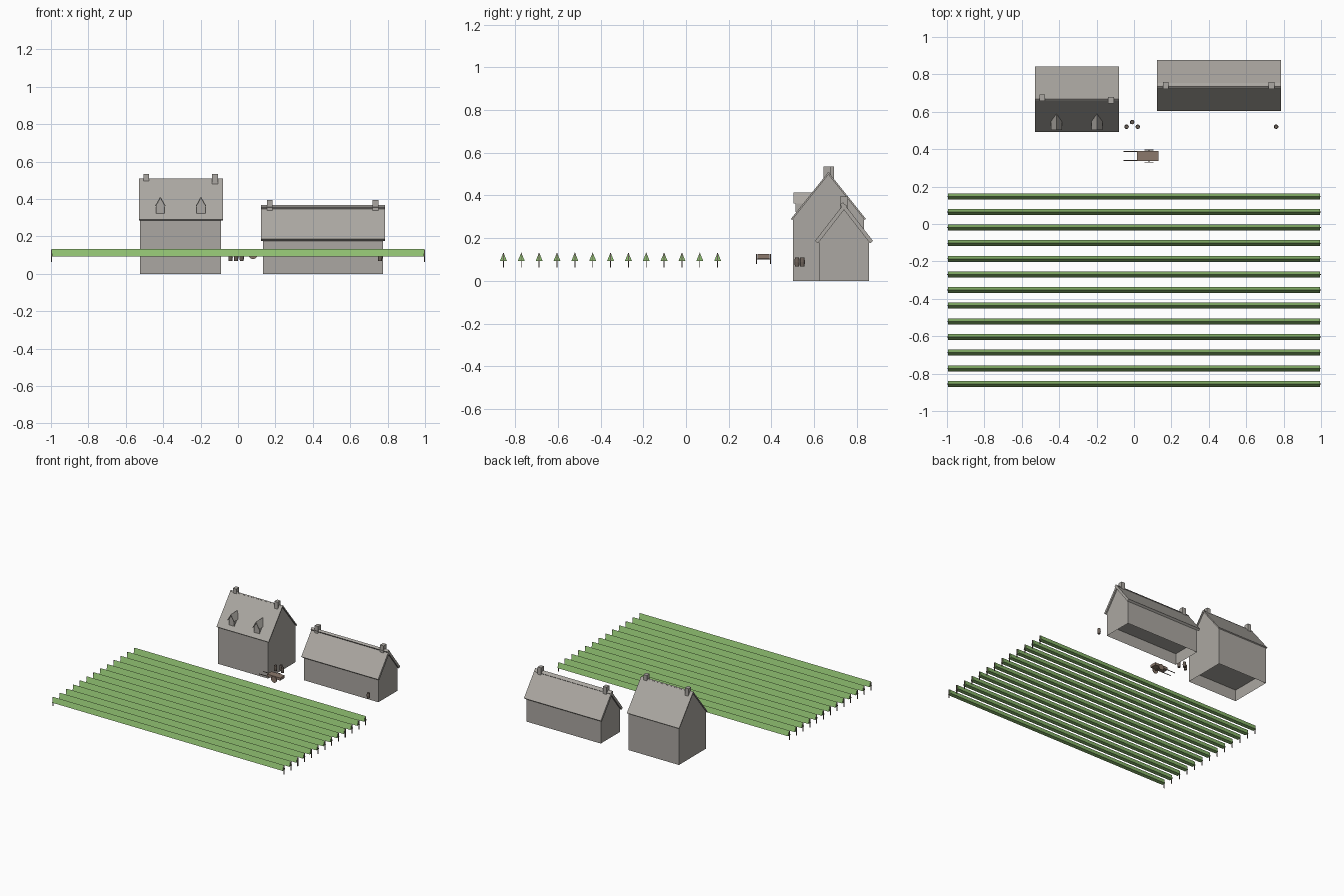
import bpy, bmesh, math
from mathutils import Matrix

cube = bpy.data.objects.get("Cube")
if cube:
    bpy.data.objects.remove(cube, do_unlink=True)


def material(name, r, g, b):
    m = bpy.data.materials.new(name)
    m.use_nodes = True
    m.diffuse_color = (r, g, b, 1)
    m.node_tree.nodes["Principled BSDF"].inputs["Base Color"].default_value = (r, g, b, 1)
    return m


STONE = material("warm grey stone", 0.41, 0.39, 0.36)
LEAF = material("vine green", 0.27, 0.51, 0.16)
WOOD = material("cart brown", 0.26, 0.19, 0.15)
DARK = material("dark wood", 0.15, 0.12, 0.10)


def finish(name, bm, mat):
    bmesh.ops.recalc_face_normals(bm, faces=bm.faces)
    mesh = bpy.data.meshes.new(name)
    bm.to_mesh(mesh)
    bm.free()
    mesh.materials.append(mat)
    ob = bpy.data.objects.new(name, mesh)
    bpy.context.collection.objects.link(ob)
    return ob


def prism(name, profile, start, end, mat, axis="x"):
    """Extrude a (side, height) profile along x or y."""
    bm = bmesh.new()
    place = (lambda a, u, z: (a, u, z)) if axis == "x" else (lambda a, u, z: (u, a, z))
    face = bm.faces.new([bm.verts.new(place(start, u, z)) for u, z in profile])
    out = bmesh.ops.extrude_face_region(bm, geom=[face], use_keep_orig=True)
    verts = [g for g in out["geom"] if isinstance(g, bmesh.types.BMVert)]
    bmesh.ops.translate(bm, verts=verts, vec=place(end - start, 0, 0))
    return finish(name, bm, mat)


def box(name, x0, x1, y0, y1, z0, z1, mat):
    return prism(name, [(y0, z0), (y1, z0), (y1, z1), (y0, z1)], x0, x1, mat)


def gable(c, half, base, eave, ridge):
    return [(c - half, base), (c + half, base), (c + half, eave), (c, ridge), (c - half, eave)]


def foundation(name, x0, x1, y0, y1, top):
    """Four walls open at the bottom, under the house floor."""
    bm = bmesh.new()
    corners = [(x0, y0), (x1, y0), (x1, y1), (x0, y1)]
    low = [bm.verts.new((x, y, 0)) for x, y in corners]
    high = [bm.verts.new((x, y, top)) for x, y in corners]
    for i in range(4):
        j = (i + 1) % 4
        bm.faces.new((low[i], low[j], high[j], high[i]))
    return finish(name, bm, STONE)


def slab(name, x0, x1, c, half, eave, ridge, thick, side, past=0):
    """Sloping roof board, square cut at both ends."""
    length = math.hypot(half, ridge - eave)
    dy, dz = half / length, (ridge - eave) / length
    ty, tz = c - side * dy * -past, ridge + dz * past
    ey, ez = c + side * half, eave
    ny, nz = -side * dz * thick, -dy * thick
    return prism(name, [(ey, ez), (ty - side * 2 * dy * past, tz),
                        (ty - side * 2 * dy * past + ny, tz + nz), (ey + ny, ez + nz)], x0, x1, STONE)


def house(label, wall_x, roof_x, c, wall_half, roof_half, eave, ridge, thick, past):
    slope = (ridge - eave) / roof_half
    drop = thick * math.hypot(1, slope) * 0.9
    top = ridge - drop
    floor = 0.09
    prism(label + "_walls", gable(c, wall_half, floor, top - slope * wall_half, top), *wall_x, STONE)
    foundation(label + "_foundation", *wall_x, c - wall_half, c + wall_half, floor)
    slab(label + "_front_roof", *roof_x, c, roof_half, eave, ridge, thick, -1)
    slab(label + "_back_roof", *roof_x, c, roof_half, eave, ridge, thick, 1, past)


# Houses
house("tall_house", (-0.523, -0.09), (-0.53, -0.08), 0.667, 0.167, 0.176, 0.29, 0.51, 0.008, 0)
house("long_house", (0.135, 0.775), (0.122, 0.785), 0.74, 0.117, 0.136, 0.187, 0.362, 0.018, 0.008)

# Chimneys
for i, (x, y, base, top) in enumerate([(-0.49, 0.675, 0.47, 0.535), (-0.123, 0.662, 0.47, 0.535),
                                       (0.17, 0.74, 0.33, 0.395), (0.735, 0.74, 0.33, 0.395)]):
    box(f"chimney_{i + 1}", x - 0.015, x + 0.015, y - 0.018, y + 0.018, base, top, STONE)

# Dormers on the tall house
for i, x in enumerate((-0.415, -0.198)):
    prism(f"dormer_{i + 1}", gable(x, 0.023, 0.322, 0.365, 0.405), 0.512, 0.59, STONE, "y")
    prism(f"dormer_roof_{i + 1}", [(x - 0.029, 0.362), (x, 0.413), (x + 0.029, 0.362),
                                   (x + 0.023, 0.362), (x, 0.403), (x - 0.023, 0.362)],
          0.503, 0.59, STONE, "y")

# Vine rows with end posts
for i in range(13):
    y = -0.855 + i * 0.0836
    prism(f"vine_row_{i + 1}", [(y - 0.016, 0.094), (y + 0.016, 0.094), (y, 0.133)], -0.994, 0.994, LEAF)
    for side, word in ((-1, "right"), (1, "left")):
        x = side * 0.997
        box(f"{word}_post_{i + 1}", x - 0.003, x + 0.003, y - 0.002, y + 0.002, 0.062, 0.13, DARK)


def barrel(name, x, y):
    bm = bmesh.new()
    bmesh.ops.create_cone(bm, cap_ends=True, segments=12, radius1=0.01, radius2=0.01, depth=0.042)
    sides = [e for e in bm.edges if abs(e.verts[0].co.z - e.verts[1].co.z) > 0.01]
    bmesh.ops.subdivide_edges(bm, edges=sides, cuts=1)
    for v in bm.verts:
        if abs(v.co.z) < 0.01:
            v.co.x *= 1.2
            v.co.y *= 1.2
    bmesh.ops.translate(bm, verts=bm.verts, vec=(x, y, 0.089))
    finish(name, bm, DARK)


# Barrels
for i, (x, y) in enumerate([(-0.04, 0.52), (-0.01, 0.545), (0.02, 0.52), (0.76, 0.52)]):
    barrel(f"barrel_{i + 1}", x, y)

# Handcart
box("cart_bed", 0.015, 0.13, 0.336, 0.39, 0.106, 0.126, WOOD)
box("cart_axle", 0.077, 0.083, 0.328, 0.398, 0.1, 0.106, DARK)
for side, word in ((-1, "front"), (1, "back")):
    y = 0.363 + side * 0.024
    box(f"cart_{word}_shaft", -0.055, 0.03, y - 0.002, y + 0.002, 0.106, 0.11, DARK)
    bm = bmesh.new()
    turn = Matrix.Translation((0.08, 0.363 + side * 0.033, 0.103)) @ Matrix.Rotation(math.pi / 2, 4, "X")
    bmesh.ops.create_cone(bm, cap_ends=True, segments=16, radius1=0.024, radius2=0.024, depth=0.005, matrix=turn)
    finish(f"cart_{word}_wheel", bm, WOOD)
